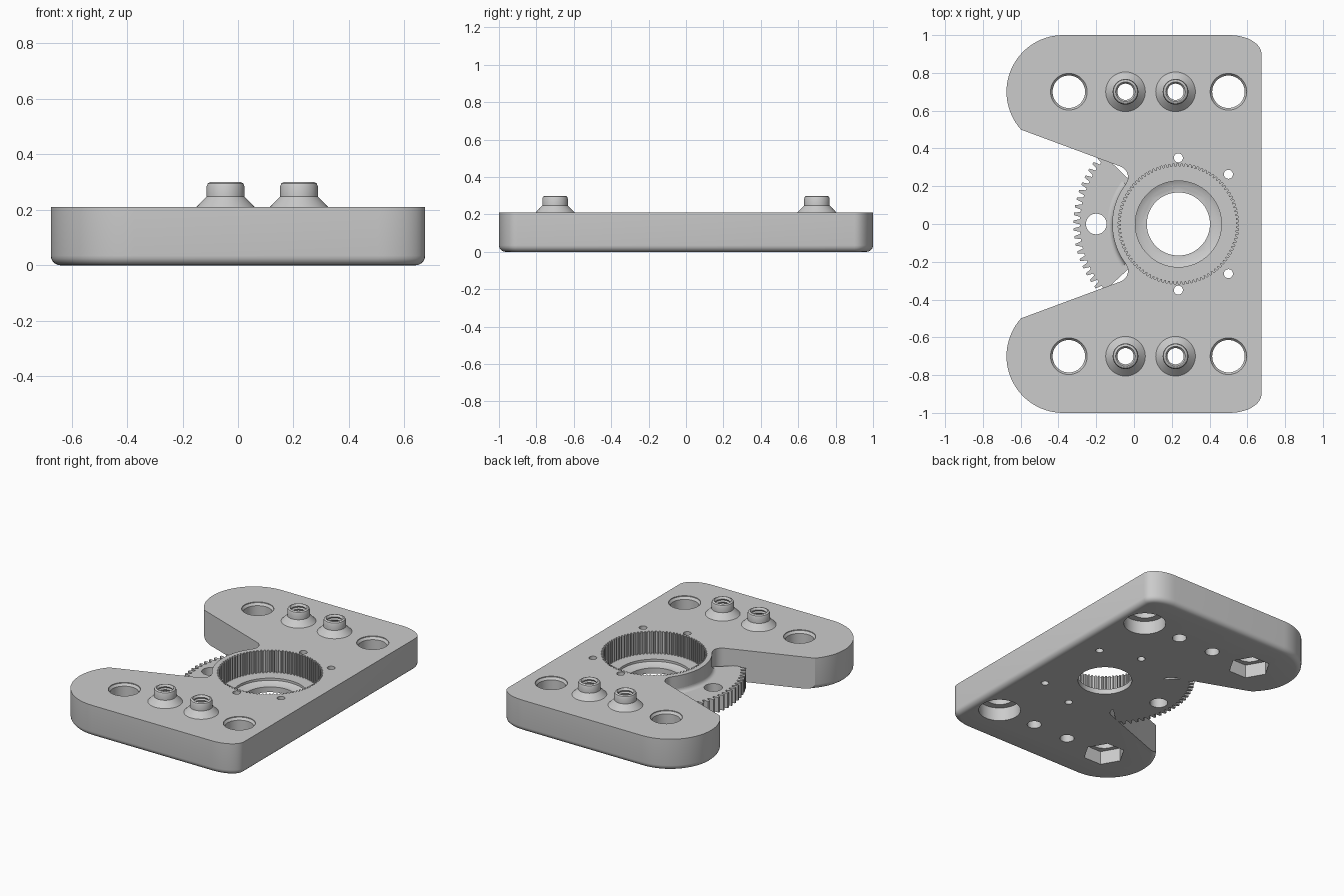
import bpy, bmesh
from math import cos, sin, pi, radians

old = bpy.data.objects.get("Cube")
if old:
    bpy.data.objects.remove(old)

grey = bpy.data.materials.new("plain_grey")
grey.use_nodes = True
grey.diffuse_color = (0.6, 0.6, 0.6, 1)
grey.node_tree.nodes["Principled BSDF"].inputs["Base Color"].default_value = (0.6, 0.6, 0.6, 1)

HUB_X = 0.235
TOP = 0.21
GEAR_TOP = 0.1


def arc(cx, cy, rx, ry, a0, a1, n):
    steps = [radians(a0 + (a1 - a0) * i / n) for i in range(n + 1)]
    return [(cx + rx * cos(a), cy + ry * sin(a)) for a in steps]


def circle(x, y, r, n=48, turn=0):
    return arc(x, y, r, r, turn, turn + 360, n)[:-1]


def at(points, z):
    return [(x, y, z) for x, y in points]


def loft(name, sections, closed=False):
    """Skin a run of matching closed sections, capped or joined end to end."""
    bm = bmesh.new()
    rings = [[bm.verts.new(p) for p in s] for s in sections]
    n = len(rings[0])
    pairs = list(zip(rings, rings[1:]))
    if closed:
        pairs.append((rings[-1], rings[0]))
    else:
        bm.faces.new(rings[0])
        bm.faces.new(rings[-1])
    for a, b in pairs:
        for i in range(n):
            j = (i + 1) % n
            bm.faces.new((a[i], a[j], b[j], b[i]))
    bmesh.ops.recalc_face_normals(bm, faces=bm.faces)
    mesh = bpy.data.meshes.new(name)
    bm.to_mesh(mesh)
    bm.free()
    mesh.materials.append(grey)
    obj = bpy.data.objects.new(name, mesh)
    bpy.context.collection.objects.link(obj)
    return obj


def round_stack(name, x, y, profile, closed=False, n=48):
    return loft(name, [at(circle(x, y, r, n), z) for r, z in profile], closed)


def activate(obj):
    bpy.ops.object.select_all(action='DESELECT')
    obj.select_set(True)
    bpy.context.view_layer.objects.active = obj


def cut(obj, cutter):
    cutter.hide_render = True
    mod = obj.modifiers.new("cut", 'BOOLEAN')
    mod.operation = 'DIFFERENCE'
    mod.solver = 'EXACT'
    mod.object = cutter
    activate(obj)
    bpy.ops.object.modifier_apply(modifier=mod.name)
    bpy.data.objects.remove(cutter)


def smooth(obj):
    activate(obj)
    bpy.ops.object.shade_smooth_by_angle(angle=radians(30))


# Base plate: half outline mirrored across y, with two lobes and a notch
half = arc(0.505, 0.9, 0.17, 0.1, 0, 90, 10)
half += arc(-0.375, 0.7, 0.3, 0.3, 90, 222, 28)
half += arc(-0.092, 0.248, 0.06, 0.06, 70, -37, 12)
half += arc(HUB_X, 0, 0.35, 0.35, 143, 180, 12)[1:]
outline = half + [(x, -y) for x, y in reversed(half[:-1])]
plate = loft("base_plate", [at(outline, 0), at(outline, TOP)])

# Rounded lower rim, left sharp in the notch
bm = bmesh.new()
bm.from_mesh(plate.data)
rim = []
for e in bm.edges:
    mid = (e.verts[0].co + e.verts[1].co) / 2
    if mid.z < 0.001 and not (mid.x < 0 and abs(mid.y) < 0.495):
        rim.append(e)
bmesh.ops.bevel(bm, geom=rim, offset=0.035, segments=5, profile=0.5, affect='EDGES')
bm.to_mesh(plate.data)
bm.free()

# Central bore: ribbed wall, stepped floor, through hole
RIBS = 90
ribbed = []
for i in range(RIBS):
    for part, r in ((0, 0.305), (0.4, 0.305), (0.5, 0.319), (0.9, 0.319)):
        a = 2 * pi * (i + part) / RIBS
        ribbed.append((HUB_X + r * cos(a), r * sin(a)))
cut(plate, loft("bore_cutter", [at(ribbed, 0.065), at(ribbed, 0.3)]))
cut(plate, round_stack("step_cutter", HUB_X, 0, [(0.2, 0.035), (0.228, 0.05), (0.228, 0.1)], n=64))
cut(plate, round_stack("hub_hole_cutter", HUB_X, 0, [(0.167, -0.1), (0.167, 0.12)], n=64))

# Small pin holes around the bore
for x, y in ((HUB_X, 0.35), (0.5, 0.263)):
    for s in (1, -1):
        cut(plate, round_stack("pin_cutter", x, s * y, [(0.024, -0.1), (0.024, 0.3)], n=20))

# Mounting holes: hex pockets under the lobes, round pockets on the straight side
for s in (1, -1):
    y = 0.7 * s
    for x, sides in ((-0.345, 6), (0.5, 48)):
        cut(plate, round_stack("mount_cutter", x, y,
                               [(0.086, -0.1), (0.086, 0.19), (0.097, 0.205), (0.097, 0.3)]))
        pocket = circle(x, y, 0.13, sides)
        cut(plate, loft("pocket_cutter", [at(pocket, -0.1), at(pocket, 0.09)]))

    # Threaded bosses with flared bases
    for x, side in ((-0.045, "right"), (0.22, "left")):
        cut(plate, round_stack("boss_hole_cutter", x, y, [(0.044, -0.1), (0.044, 0.3)], n=32))
        profile = [(0.105, 0.205), (0.105, TOP), (0.068, 0.248), (0.068, 0.285),
                   (0.064, 0.295), (0.056, 0.3), (0.052, 0.3)]
        for i in range(4):
            profile += [(0.043, 0.287 - 0.02 * i), (0.049, 0.277 - 0.02 * i)]
        profile.append((0.043, 0.205))
        end = "back" if s > 0 else "front"
        smooth(round_stack(f"{end}_{side}_boss", x, y, profile, True))
smooth(plate)

# Toothed sector in the notch
TEETH = 84
gear = []
for i in range(-10, 10):
    for part, r in ((0.05, 0.522), (0.35, 0.522), (0.55, 0.555), (0.85, 0.555)):
        a = pi + 2 * pi * (i + part) / TEETH
        gear.append((HUB_X + r * cos(a), r * sin(a)))
gear += arc(HUB_X, 0, 0.34, 0.34, 222, 138, 24)
sector = loft("gear_sector", [at(gear, 0.001), at(gear, GEAR_TOP)])
cut(sector, round_stack("sector_hole_cutter", -0.2, 0, [(0.055, -0.1), (0.055, 0.3)], n=32))
smooth(sector)

# Cove where the sector meets the bore wall
F = 0.025
cove = [(0.34, 0.095), (0.34, GEAR_TOP + F)]
cove += arc(0.35 + F, GEAR_TOP + F, F, F, 180, 270, 6) + [(0.35 + F, 0.095)]
slices = []
for i in range(25):
    a = radians(143 + 74 * i / 24)
    slices.append([(HUB_X + r * cos(a), r * sin(a), z) for r, z in cove])
smooth(loft("sector_cove", slices))
